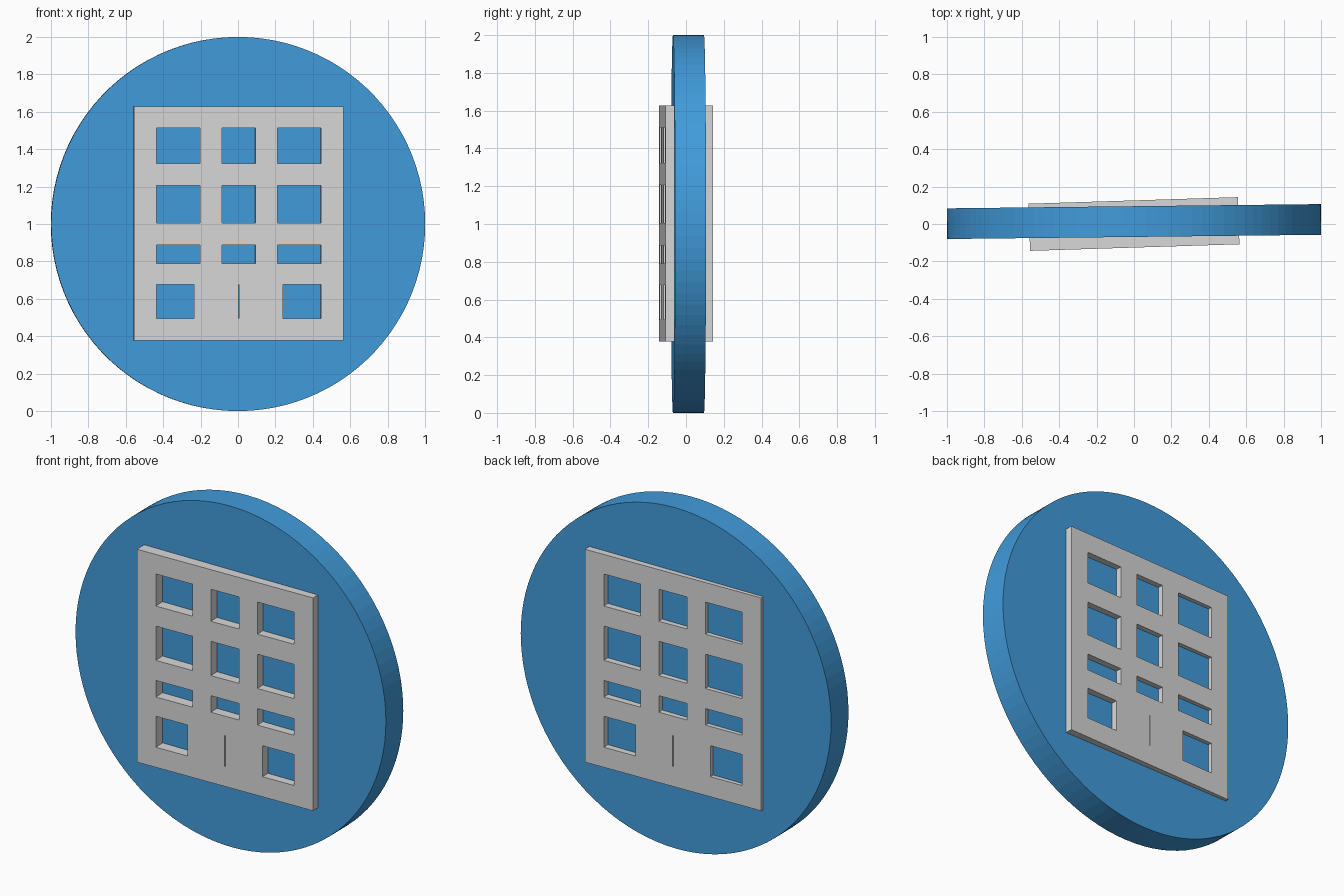
import bpy, bmesh
from math import radians, pi
from mathutils import Matrix, Vector

if "Cube" in bpy.data.objects:
    bpy.data.objects.remove(bpy.data.objects["Cube"], do_unlink=True)


def make_material(name, color):
    mat = bpy.data.materials.new(name)
    mat.use_nodes = True
    mat.diffuse_color = color
    mat.node_tree.nodes["Principled BSDF"].inputs["Base Color"].default_value = color
    return mat


blue = make_material("sky blue", (0.053, 0.33, 0.71, 1))
grey = make_material("light grey", (0.69, 0.69, 0.69, 1))


def make_object(name, bm, mat):
    mesh = bpy.data.meshes.new(name)
    bm.to_mesh(mesh)
    bm.free()
    obj = bpy.data.objects.new(name, mesh)
    obj.data.materials.append(mat)
    bpy.context.collection.objects.link(obj)
    return obj


def add_box(bm, x0, x1, y0, y1, z0, z1):
    center = Vector((x0 + x1, y0 + y1, z0 + z1)) / 2
    size = Matrix.Diagonal((x1 - x0, y1 - y0, z1 - z0, 1))
    bmesh.ops.create_cube(bm, size=1, matrix=Matrix.Translation(center) @ size)


# Round disc standing on edge
bm = bmesh.new()
bmesh.ops.create_cone(bm, cap_ends=True, segments=100, radius1=1, radius2=1,
                      depth=0.164, matrix=Matrix.Rotation(pi / 2, 4, 'X'))
disc = make_object("disc", bm, blue)
disc.location = (0, 0.013, 1)
disc.rotation_euler.z = radians(0.65)

# Window openings: three full rows, then a bottom row with a thin centre slit
wide_columns = [(-0.44, -0.206), (-0.09, 0.09), (0.206, 0.44)]
bottom_columns = [(-0.44, -0.238), (-0.002, 0.002), (0.238, 0.44)]
rows = [(1.324, 1.512, wide_columns), (1.005, 1.206, wide_columns),
        (0.79, 0.887, wide_columns), (0.495, 0.677, bottom_columns)]
bm = bmesh.new()
for z0, z1, columns in rows:
    for x0, x1 in columns:
        add_box(bm, x0, x1, -0.3, 0, z0, z1)
cutter = make_object("window_cutter", bm, grey)
cutter.hide_render = True
cutter.hide_set(True)

# Front panel with the openings cut through to the disc
bm = bmesh.new()
add_box(bm, -0.56, 0.56, -0.126, -0.04, 0.377, 1.627)
front = make_object("front_panel", bm, grey)
cut = front.modifiers.new("windows", 'BOOLEAN')
cut.object = cutter
cut.solver = 'EXACT'
bpy.context.view_layer.update()
evaluated = front.evaluated_get(bpy.context.evaluated_depsgraph_get())
panel_mesh = bpy.data.meshes.new_from_object(evaluated)
front.modifiers.clear()
front.data = panel_mesh
bpy.data.objects.remove(cutter, do_unlink=True)

# Back panel is the same panel turned half way round
back = bpy.data.objects.new("back_panel", panel_mesh)
bpy.context.collection.objects.link(back)
front.rotation_euler.z = radians(1.8)
back.rotation_euler.z = radians(181.8)
